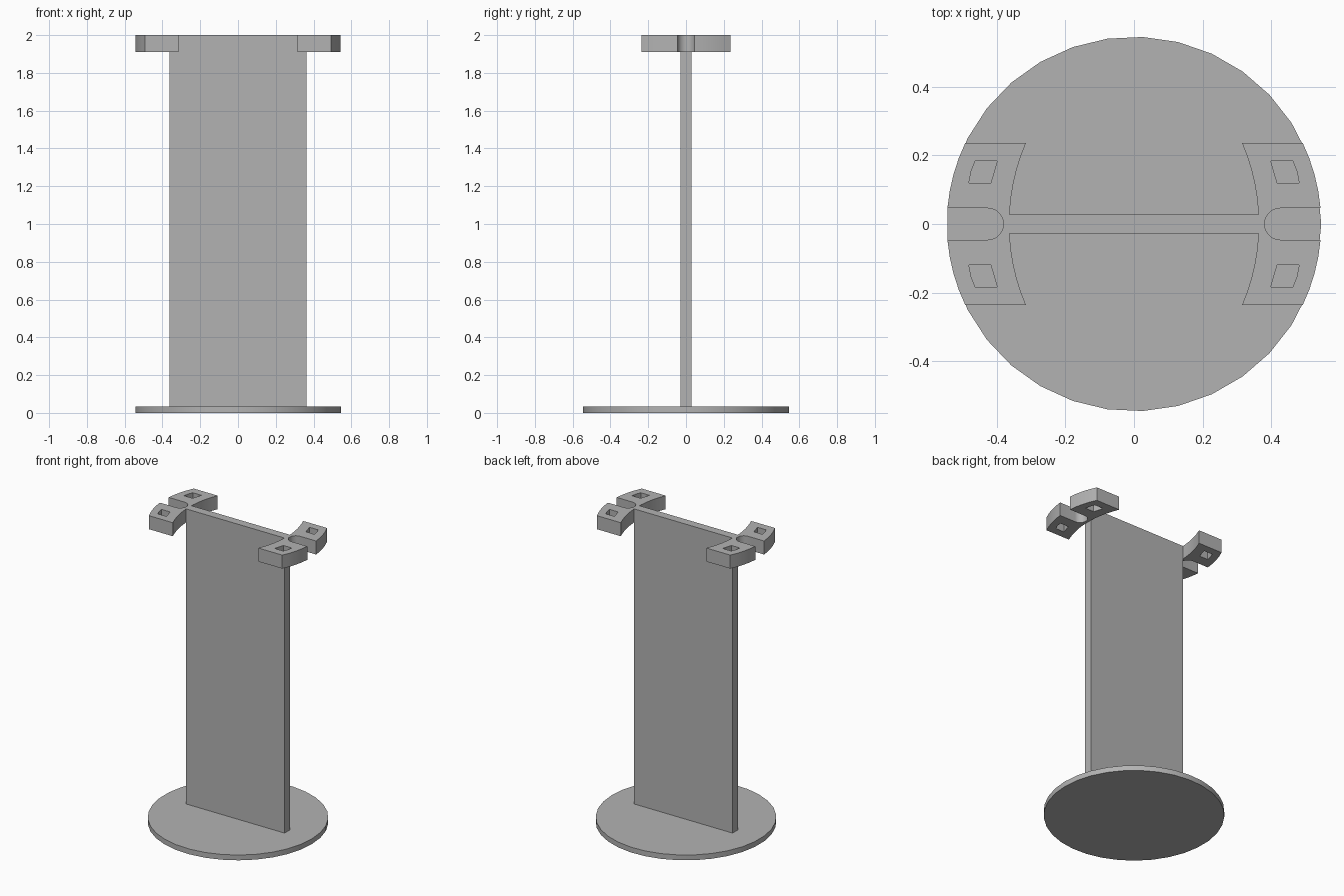
import bpy, bmesh
from math import sin, cos, pi, sqrt, asin

cube = bpy.data.objects.get("Cube")
if cube:
    bpy.data.objects.remove(cube)

grey = bpy.data.materials.new("plain grey")
grey.use_nodes = True
colour = (0.45, 0.45, 0.45, 1)
grey.diffuse_color = colour
grey.node_tree.nodes["Principled BSDF"].inputs["Base Color"].default_value = colour

RADIUS = 0.545      # base disc and outer edge of the clips
HEIGHT = 2.0
BASE_TOP = 0.035
CLIP_BOTTOM = 1.91
HALF_DEPTH = 0.236  # clip extent in y
PLATE_X, PLATE_Y = 0.363, 0.028


def extrude_loops(name, loops, z0, z1):
    """Fill closed outlines (later loops are holes) and extrude them upward."""
    bm = bmesh.new()
    for loop in loops:
        verts = [bm.verts.new((x, y, z0)) for x, y in loop]
        for a, b in zip(verts, verts[1:] + verts[:1]):
            bm.edges.new((a, b))
    bmesh.ops.triangle_fill(bm, edges=bm.edges[:], use_beauty=True)
    flat = bm.faces[:]
    bmesh.ops.dissolve_limit(bm, angle_limit=0.01, verts=[], edges=bm.edges[:])
    flat = bm.faces[:]
    result = bmesh.ops.extrude_face_region(bm, geom=flat, use_keep_orig=True)
    top = [g for g in result["geom"] if isinstance(g, bmesh.types.BMVert)]
    bmesh.ops.translate(bm, verts=top, vec=(0, 0, z1 - z0))
    bmesh.ops.recalc_face_normals(bm, faces=bm.faces[:])
    mesh = bpy.data.meshes.new(name)
    bm.to_mesh(mesh)
    bm.free()
    mesh.materials.append(grey)
    obj = bpy.data.objects.new(name, mesh)
    bpy.context.collection.objects.link(obj)
    bpy.ops.object.select_all(action="DESELECT")
    obj.select_set(True)
    bpy.context.view_layer.objects.active = obj
    bpy.ops.object.shade_smooth_by_angle(angle=pi / 6)
    return obj


def clip_outline():
    """C-shaped clip, concave on the inside with a round-ended slot."""
    slot_r, slot_x, inner_r = 0.046, 0.426, 0.6
    a0, a1 = asin(slot_r / RADIUS), asin(HALF_DEPTH / RADIUS)
    outer = [(RADIUS * cos(a), RADIUS * sin(a))
             for a in (a0 + (a1 - a0) * i / 4 for i in range(5))]
    slot = [(slot_x + slot_r * cos(a), slot_r * sin(a))
            for a in (-pi / 2 - pi * i / 14 for i in range(15))]
    inner = [(PLATE_X - inner_r + sqrt(inner_r ** 2 - y * y), y)
             for y in (HALF_DEPTH * (1 - i / 6) for i in range(13))]
    lower_outer = [(x, -y) for x, y in reversed(outer)]
    return outer + inner + lower_outer + slot


# Round base
base = [(RADIUS * cos(2 * pi * i / 33), RADIUS * sin(2 * pi * i / 33)) for i in range(33)]
extrude_loops("base_disc", [base], 0, BASE_TOP)

# Upright plate
plate = [(-PLATE_X, -PLATE_Y), (PLATE_X, -PLATE_Y), (PLATE_X, PLATE_Y), (-PLATE_X, PLATE_Y)]
extrude_loops("upright_plate", [plate], BASE_TOP, HEIGHT)

# Clips at both ends of the plate, each with two slanted through holes
hole = [(0.398, 0.184), (0.462, 0.184), (0.474, 0.154), (0.481, 0.119), (0.417, 0.119)]
for side, name in ((1, "left_clip"), (-1, "right_clip")):
    loops = [clip_outline(), hole, [(x, -y) for x, y in hole]]
    extrude_loops(name, [[(side * x, y) for x, y in loop] for loop in loops],
                  CLIP_BOTTOM, HEIGHT)
